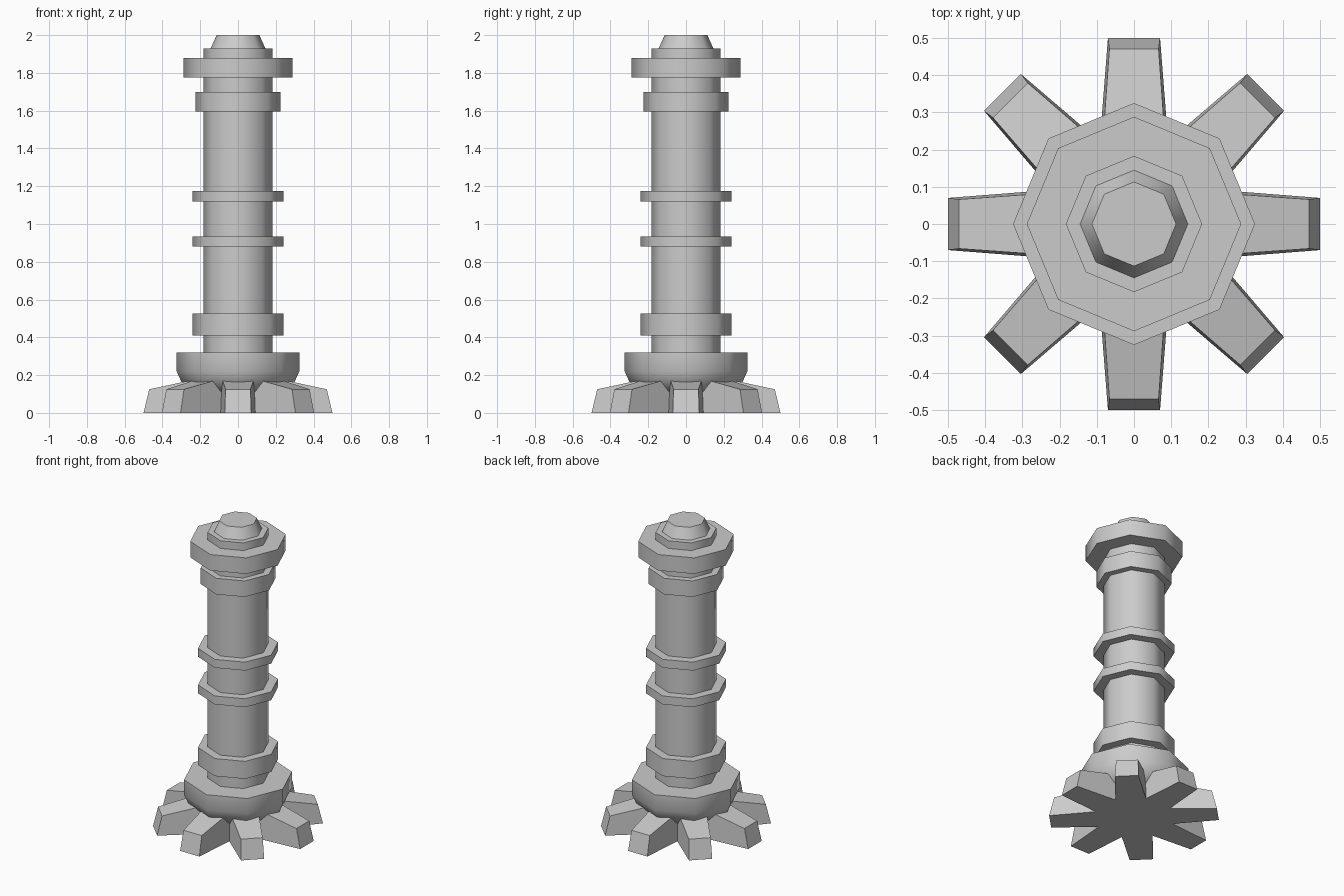
import bpy, bmesh
from math import radians, sin, cos

SIDES = 8

cube = bpy.data.objects.get("Cube")
if cube:
    bpy.data.objects.remove(cube, do_unlink=True)

# Single grey material
grey = bpy.data.materials.new("plain grey")
grey.use_nodes = True
colour = (0.6, 0.6, 0.6, 1)
grey.diffuse_color = colour
grey.node_tree.nodes["Principled BSDF"].inputs["Base Color"].default_value = colour


def finish(name, bm, smooth):
    """Turn a bmesh into a named, shaded object."""
    bmesh.ops.recalc_face_normals(bm, faces=bm.faces)
    mesh = bpy.data.meshes.new(name)
    bm.to_mesh(mesh)
    bm.free()
    mesh.materials.append(grey)
    obj = bpy.data.objects.new(name, mesh)
    bpy.context.collection.objects.link(obj)
    if smooth:
        bpy.ops.object.select_all(action="DESELECT")
        obj.select_set(True)
        bpy.context.view_layer.objects.active = obj
        bpy.ops.object.shade_smooth_by_angle(angle=radians(50))
    return obj


def polar(bm, radius, angle, z, across=0):
    """Vertex at a radius along a direction, shifted sideways by across."""
    c, s = cos(angle), sin(angle)
    return bm.verts.new((radius * c - across * s, radius * s + across * c, z))


def bridge(bm, low, high):
    for i in range(len(low)):
        j = (i + 1) % len(low)
        bm.faces.new((low[i], low[j], high[j], high[i]))


def lathe(name, profile):
    """Eight-sided capped solid from (radius, height) pairs."""
    bm = bmesh.new()
    rings = [[polar(bm, r, radians(360 / SIDES * i), z) for i in range(SIDES)]
             for r, z in profile]
    for low, high in zip(rings, rings[1:]):
        bridge(bm, low, high)
    bm.faces.new(rings[0])
    bm.faces.new(rings[-1])
    return finish(name, bm, True)


def star_loop(bm, tip, half, notch, z_tip, z_notch):
    """Outline of the foot: two tip corners and one notch per leg."""
    loop = []
    for i in range(SIDES):
        a = radians(360 / SIDES * i)
        loop.append(polar(bm, tip, a, z_tip, -half))
        loop.append(polar(bm, tip, a, z_tip, half))
        loop.append(polar(bm, notch, a + radians(180 / SIDES), z_notch))
    return loop


# Star-shaped foot with eight sloping legs
bm = bmesh.new()
low = star_loop(bm, 0.5, 0.07, 0.24, 0, 0)
high = star_loop(bm, 0.47, 0.066, 0.222, 0.125, 0.182)
bridge(bm, low, high)
bm.faces.new(low)
bm.faces.new(high[2::3])
for i in range(0, len(high), 3):
    bm.faces.new((high[i - 1], high[i], high[i + 1], high[i + 2]))
finish("star_foot", bm, False)

# Base collar, tapering down between the legs
lathe("base_collar", [(0.25, 0.11), (0.3, 0.165), (0.325, 0.22), (0.325, 0.32)])

# Central shaft and top cap
lathe("shaft", [(0.183, 0.3), (0.183, 1.93)])
lathe("top_cap", [(0.147, 1.925), (0.113, 2.0)])

# Rings around the shaft
for name, radius, bottom, top in (
        ("lower_ring", 0.241, 0.41, 0.525),
        ("middle_ring_low", 0.241, 0.88, 0.935),
        ("middle_ring_high", 0.241, 1.12, 1.175),
        ("upper_ring", 0.225, 1.595, 1.7),
        ("top_ring", 0.288, 1.775, 1.88)):
    lathe(name, [(radius, bottom), (radius, top)])
